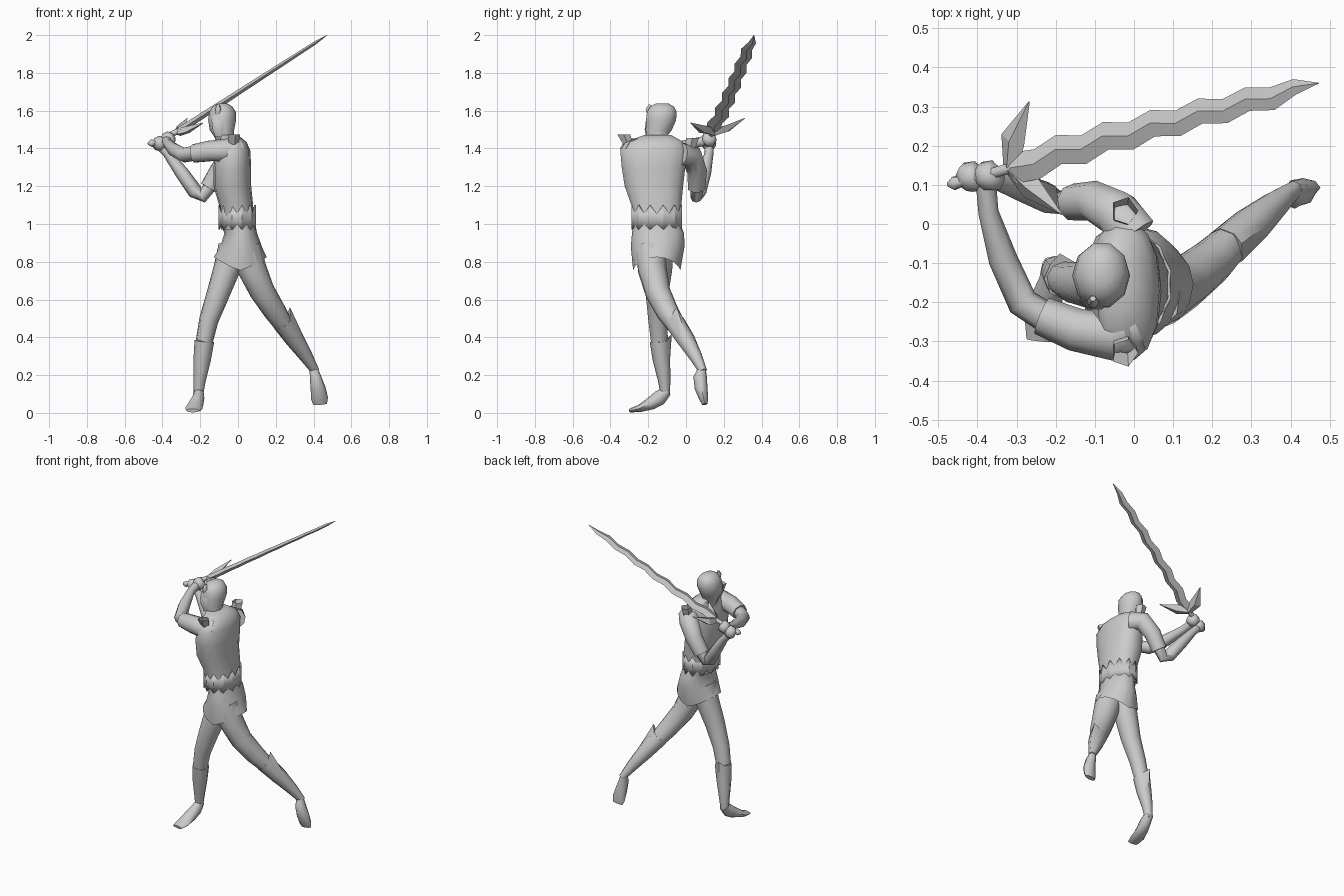
import bpy, bmesh, math
from mathutils import Vector as V


def finish(name, bm, angle=60):
    bmesh.ops.recalc_face_normals(bm, faces=bm.faces)
    me = bpy.data.meshes.new(name)
    bm.to_mesh(me)
    bm.free()
    ob = bpy.data.objects.new(name, me)
    bpy.context.collection.objects.link(ob)
    bpy.ops.object.select_all(action='DESELECT')
    ob.select_set(True)
    bpy.context.view_layer.objects.active = ob
    bpy.ops.object.shade_smooth_by_angle(angle=math.radians(angle))
    return ob


def tube(name, secs, n=8, ref=(0, 0, 1), axis=None, caps=(True, True), tip=None, hem=None,
         angle=60, power=1.0):
    """Loft sections (x, y, z, r) or (x, y, z, ru, rv); ru lies along ref; power < 1 is boxier."""
    bm = bmesh.new()
    pts = [V(s[:3]) for s in secs]
    rings = []
    for i, s in enumerate(secs):
        t = V(axis) if axis else pts[min(i + 1, len(pts) - 1)] - pts[max(i - 1, 0)]
        t.normalize()
        u = V(ref) - t * t.dot(V(ref))
        u.normalize()
        v = t.cross(u)
        ring = []
        for k in range(n):
            a = 2 * math.pi * k / n
            c, d = (math.copysign(abs(f) ** power, f) for f in (math.cos(a), math.sin(a)))
            ring.append(bm.verts.new(pts[i] + u * s[3] * c + v * s[-1] * d))
        rings.append(ring)
    for a, b in zip(rings, rings[1:]):
        for k in range(n):
            bm.faces.new((a[k], a[(k + 1) % n], b[(k + 1) % n], b[k]))
    if caps[0]:
        bm.faces.new(rings[0])
    if caps[1]:
        bm.faces.new(rings[-1])
    if tip:
        min(rings[0], key=lambda w: (w.co - V(tip)).length).co = V(tip)
    if hem:
        for w in rings[0]:
            w.co.z = hem(w.co)
    return finish(name, bm, angle)


# Torso: wide along y, chest towards -x
tube("torso", [(0, -.155, .97, .09, .125), (-.01, -.157, 1.1, .09, .135),
               (-.03, -.17, 1.2, .1, .158), (-.03, -.172, 1.3, .1, .172),
               (-.025, -.172, 1.39, .09, .18), (-.025, -.168, 1.435, .07, .155),
               (-.05, -.15, 1.47, .05, .075)], 14, (1, 0, 0), (0, 0, 1), power=.85)

# Tunic skirt, hem raised where the legs spread
tube("tunic_skirt", [(.012, -.155, .8, .14, .125), (.016, -.15, .88, .11, .142),
                     (.015, -.148, .95, .087, .138), (0, -.155, 1.0, .09, .125)],
     16, (1, 0, 0), (0, 0, 1), caps=(False, True),
     hem=lambda c: .755 + .07 * min(1, abs(c.x - .012) / .14) ** 1.3)

# Belt of pointed plates
bm = bmesh.new()
rows = []
N = 24
for j, (zp, zv) in enumerate([(.97, 1.0), (1.035, 1.035), (1.1, 1.055)]):
    row = []
    for k in range(N):
        a = 2 * math.pi * k / N
        e = .005 if k % 2 else 0
        row.append(bm.verts.new((-.005 + (.098 + e) * math.cos(a),
                                 -.155 + (.133 + e) * math.sin(a), zp if k % 2 else zv)))
    rows.append(row)
for a, b in zip(rows, rows[1:]):
    for k in range(N):
        bm.faces.new((a[k], a[(k + 1) % N], b[(k + 1) % N], b[k]))
belt = finish("plated_belt", bm, 15)
mod = belt.modifiers.new("thickness", 'SOLIDIFY')
mod.thickness = .008

# Head with hood and brow ornament
tube("head", [(-.06, -.145, 1.42, .05, .055), (-.075, -.155, 1.465, .052, .058),
              (-.085, -.145, 1.495, .064, .072), (-.084, -.132, 1.55, .074, .084),
              (-.082, -.128, 1.595, .07, .082), (-.082, -.126, 1.622, .052, .065),
              (-.082, -.126, 1.638, .025, .035)], 10, (1, 0, 0), (0, 0, 1))
tube("face_mask", [(-.095, -.195, 1.46, .025, .018), (-.1, -.203, 1.5, .035, .018),
                   (-.1, -.195, 1.55, .04, .02), (-.1, -.18, 1.585, .03, .015)],
     6, (1, 0, 0), (0, 0, 1))
tube("brow_ornament", [(-.105, -.193, 1.575, .012), (-.105, -.2, 1.605, .016),
                       (-.105, -.19, 1.632, .008)], 6, (1, 0, 0))

# Small spiked shoulder cups
for name, y, lean in (("near", -.305, -.025), ("far", .022, .012)):
    z = 1.42 if lean < 0 else 1.4
    tube(name + "_shoulder_cup", [(-.025, y, z, .028), (-.025, y + lean, z + .055, .036)], 5,
         (1, 0, 0), (0, 0, 1), caps=(True, False), angle=10)

# Arms: sleeve and forearm for each side
tube("near_sleeve", [(.0, -.26, 1.385, .068), (-.06, -.288, 1.39, .062),
                     (-.15, -.27, 1.385, .056), (-.235, -.235, 1.372, .05)], 9)
tube("near_forearm", [(-.2, -.255, 1.38, .04), (-.285, -.2, 1.365, .04),
                      (-.335, -.09, 1.39, .037), (-.372, .03, 1.425, .026),
                      (-.378, .1, 1.44, .026)], 8)
tube("far_sleeve", [(-.0, -.03, 1.37, .063), (-.045, .03, 1.36, .06),
                    (-.1, .058, 1.28, .053), (-.155, .055, 1.19, .048)], 9, (0, 1, 0))
tube("far_forearm", [(-.135, .06, 1.22, .038), (-.19, .055, 1.14, .03),
                     (-.225, .068, 1.17, .04), (-.3, .098, 1.275, .036),
                     (-.375, .122, 1.375, .024), (-.405, .122, 1.405, .024)], 8, (0, 1, 0))

# Fists around the grip
for name, x, y, z in (("near", -.37, .12, 1.448), ("far", -.415, .118, 1.425)):
    tube(name + "_fist", [(x - .026, y - .008, z - .014, .024), (x - .012, y, z - .006, .04),
                          (x + .014, y + .004, z + .007, .04), (x + .026, y + .01, z + .014, .024)], 7)

# Sword: grip, pommel, guard horns, wavy blade
tube("sword_grip", [(-.45, .105, 1.428, .014), (-.29, .15, 1.505, .016)], 6)
tube("sword_pommel", [(-.477, .1, 1.425, .005), (-.46, .104, 1.427, .02),
                      (-.44, .108, 1.432, .014)], 6)
for name, mid, end in (("outer", (-.31, .215, 1.505), (-.268, .312, 1.56)),
                       ("inner", (-.265, .095, 1.5), (-.185, .025, 1.535))):
    tube(name + "_guard_horn", [(-.315, .145, 1.485, .022, .022), (*mid, .035, .02),
                                (*end, .002, .002)], 4, (1, 0, .6), angle=20)
a, b = V((-.31, .143, 1.495)), V((.472, .36, 2.0))
d = (b - a).normalized()
w = (V((0, 1, 0)) - d * d.y).normalized()
blade = []
for i in range(14):
    t = i / 13
    last = i == 13
    half = .001 if last else (.04 - .012 * t) * (.7 if i == 12 else 1)
    wave = 0 if i in (0, 13) else (.01 - .003 * t) * (-1 if i % 2 else 1)
    p = a.lerp(b, t) + w * (wave + .012 * math.sin(math.pi * t) * (1 - t))
    blade.append((*p, half, .001 if last else .018 - .01 * t))
tube("wavy_blade", blade, 4, w, d, angle=30)

# Legs and tall boots with a pointed top
tube("front_leg", [(-.03, -.14, .88, .075), (-.06, -.145, .76, .072), (-.105, -.155, .63, .062),
                   (-.155, -.15, .49, .052), (-.178, -.142, .38, .046)], 9, (0, 1, 0))
tube("front_boot", [(-.178, -.14, .38, .052), (-.19, -.13, .28, .046),
                    (-.204, -.115, .17, .033), (-.21, -.11, .09, .024)], 8, (0, 1, 0),
     tip=(-.19, -.075, .42))
tube("back_leg", [(.04, -.19, .88, .082), (.075, -.18, .76, .078), (.13, -.15, .64, .068),
                  (.2, -.095, .53, .06), (.26, -.035, .44, .048)], 9, (0, 1, 0))
tube("back_boot", [(.235, -.06, .48, .055), (.3, -.002, .39, .05),
                   (.36, .05, .3, .036), (.41, .09, .22, .022)], 8, (0, 1, 0),
     tip=(.275, -.05, .56))

# Feet: front one on its ball, back one hanging toe down
tube("front_foot", [(-.208, -.1, .115, .026, .026), (-.21, -.14, .08, .032, .04),
                    (-.222, -.185, .05, .04, .034), (-.234, -.245, .024, .046, .02),
                    (-.24, -.298, .012, .035, .01)], 8, (1, 0, 0))
tube("back_foot", [(.4, .085, .235, .022, .02), (.41, .075, .19, .03, .036),
                   (.424, .08, .13, .04, .034), (.432, .094, .075, .045, .024),
                   (.435, .1, .045, .036, .014)], 8, (1, 0, 0))
